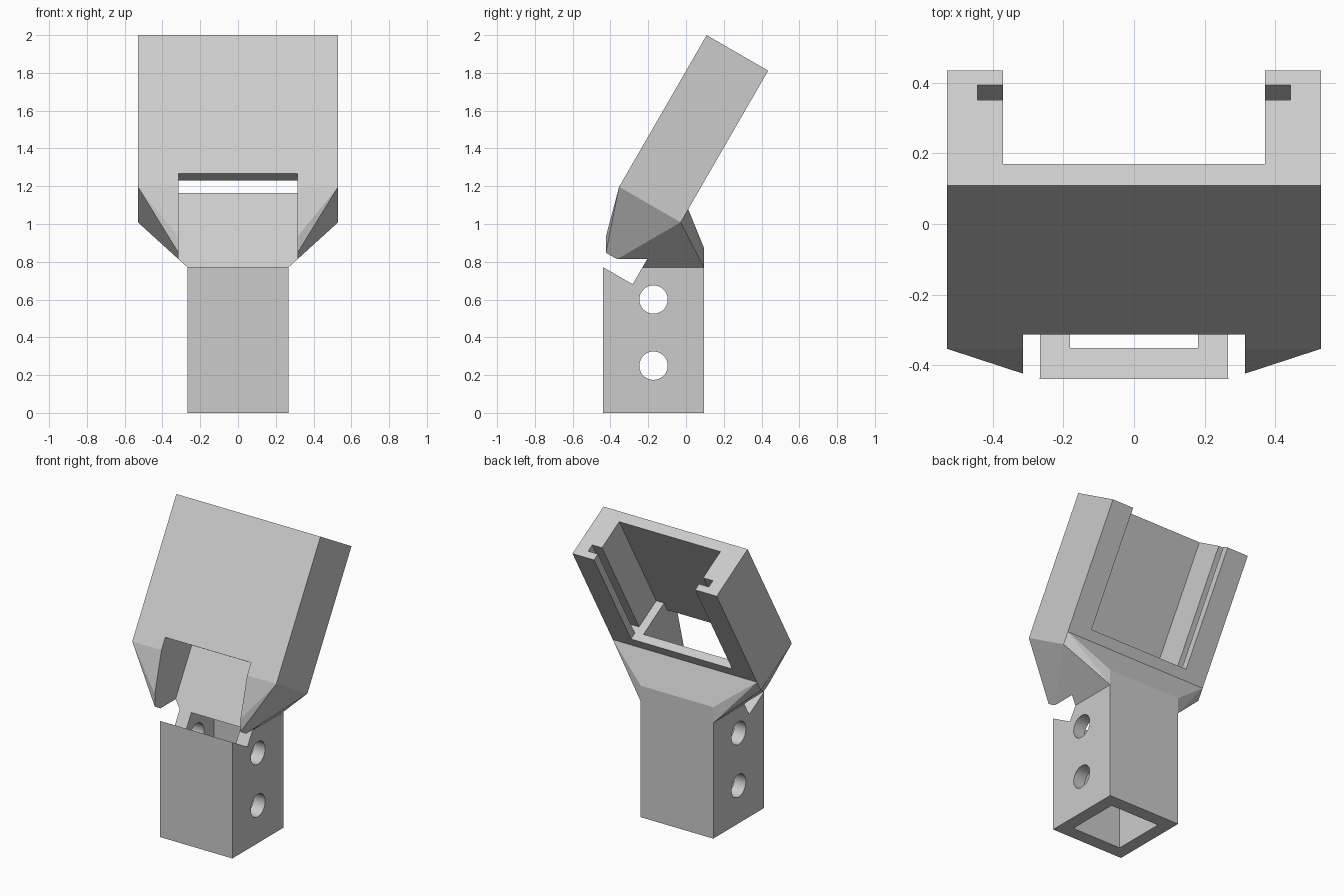
import bpy, bmesh, math
from mathutils import Matrix, Vector

cube = bpy.data.objects.get("Cube")
if cube:
    bpy.data.objects.remove(cube, do_unlink=True)

# Single flat grey
grey = bpy.data.materials.new("light_grey")
grey.use_nodes = True
colour = (0.6, 0.6, 0.6, 1)
grey.diffuse_color = colour
grey.node_tree.nodes["Principled BSDF"].inputs["Base Color"].default_value = colour

# Frames: upright, and leaning back 30 degrees (y = depth, z = along the lean)
UPRIGHT = Matrix.Identity(4)
LEAN = Matrix.Translation((0, -0.354, 1.197)) @ Matrix.Rotation(math.radians(-30), 4, "X")


def corners(x, y, z, frame=UPRIGHT):
    return [frame @ Vector((a, b, c)) for a in x for b in y for c in z]


def hull(name, points):
    """Solid convex hull around the points."""
    bm = bmesh.new()
    for p in points:
        bm.verts.new(p)
    bmesh.ops.convex_hull(bm, input=bm.verts[:])
    bmesh.ops.dissolve_limit(bm, angle_limit=0.002, verts=bm.verts[:], edges=bm.edges[:])
    bmesh.ops.recalc_face_normals(bm, faces=bm.faces[:])
    mesh = bpy.data.meshes.new(name)
    bm.to_mesh(mesh)
    bm.free()
    mesh.materials.append(grey)
    obj = bpy.data.objects.new(name, mesh)
    bpy.context.collection.objects.link(obj)
    return obj


def box(name, x, y, z, frame=UPRIGHT):
    return hull(name, corners(x, y, z, frame))


def combine(target, tool, operation):
    mod = target.modifiers.new("bool", "BOOLEAN")
    mod.operation, mod.solver, mod.object = operation, "EXACT", tool
    bpy.context.view_layer.objects.active = target
    bpy.ops.object.modifier_apply(modifier=mod.name)
    bpy.data.objects.remove(tool, do_unlink=True)


W, T, DEPTH = 0.53, 0.267, 0.376      # holder half width, tube half width, holder depth
TUBE_Y = (-0.44, 0.095)
LENGTH, FLOOR, BASE = 0.927, 0.148, 0.08

# Socket tube, flared neck and leaning holder as one solid
holder = box("angled_holder", (-W, W), (0, DEPTH), (0, LENGTH), LEAN)
neck = hull("neck", corners((-W, W), (0, DEPTH), (0, BASE), LEAN)
            + corners((-T, T), TUBE_Y, (0.77, 0.874)))
combine(holder, neck, "UNION")
combine(holder, box("tube", (-T, T), TUBE_Y, (0, 0.82)), "UNION")

# Tube bore
combine(holder, box("bore", (-0.182, 0.182), (-0.352, 0.007), (-0.1, 0.77)), "DIFFERENCE")

# Device bay, open at the back and top, with a groove in each rail
combine(holder, box("bay", (-0.372, 0.372), (0.07, 0.6), (FLOOR, 1.2), LEAN), "DIFFERENCE")
combine(holder, box("grooves", (-0.444, 0.444), (0.279, 0.329), (FLOOR, 1.2), LEAN), "DIFFERENCE")

# Front notch through the neck, and the opening in the bay floor
combine(holder, box("notch", (-0.315, 0.315), (-0.5, 0.32), (-0.411, BASE), LEAN), "DIFFERENCE")
combine(holder, box("opening", (-0.315, 0.315), (0.07, 0.32), (0, 0.3), LEAN), "DIFFERENCE")

# Cross holes through the tube sides
for z in (0.25, 0.6):
    ring = [(x, -0.172 + 0.075 * math.cos(a), z + 0.075 * math.sin(a))
            for x in (-0.4, 0.4) for a in (math.tau * i / 48 for i in range(48))]
    combine(holder, hull("cross_hole", ring), "DIFFERENCE")

# Smooth only the hole walls
bpy.ops.object.select_all(action="DESELECT")
holder.select_set(True)
bpy.context.view_layer.objects.active = holder
bpy.ops.object.shade_smooth_by_angle(angle=math.radians(10))
